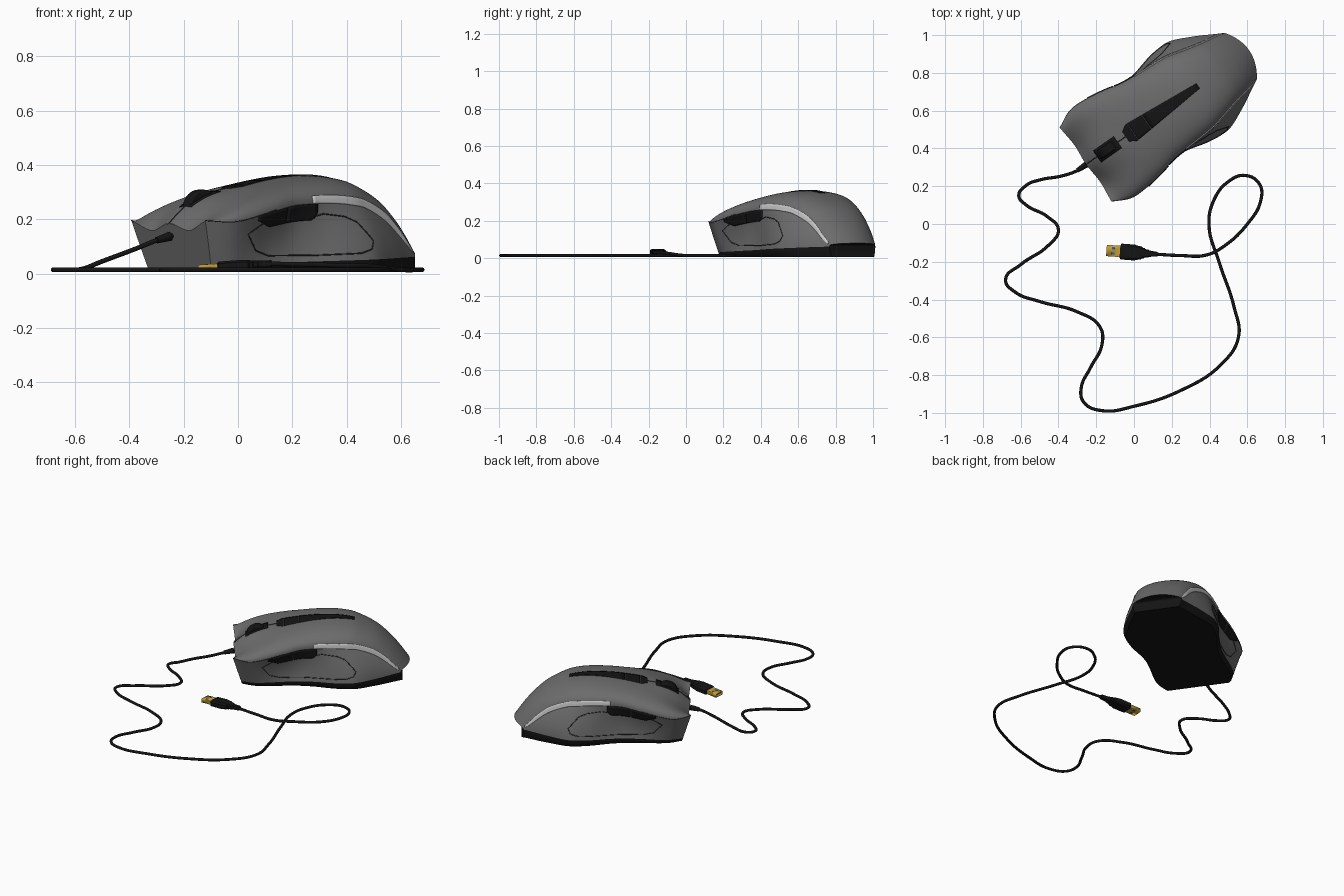
import bpy, bmesh, math
from mathutils import Matrix, Vector

if "Cube" in bpy.data.objects:
    bpy.data.objects.remove(bpy.data.objects["Cube"])

def mat(name, c):
    m = bpy.data.materials.new(name)
    m.diffuse_color = (*c, 1)
    m.use_nodes = True
    m.node_tree.nodes["Principled BSDF"].inputs["Base Color"].default_value = m.diffuse_color
    return m
GREY, BLACK = mat("dark_grey", (.15, .15, .15)), mat("black", (.007, .007, .007))
LIGHT, GOLD, BLUE = mat("light_grey", (.8, .8, .8)), mat("gold", (.6, .38, .04)), mat("blue", (.03, .1, .5))
SEAM = mat("seam_grey", (.03, .03, .03))

# Mouse sections: u along, top height, shell edge (v, z), side middle v, base v
END = 1.055
SECT = [(0, .185, .237, .195, .222, .205), (.09, .25, .281, .19, .257, .235),
        (.18, .292, .285, .205, .257, .24), (.3, .322, .268, .235, .238, .235),
        (.4, .342, .245, .255, .226, .235), (.49, .355, .237, .262, .235, .248),
        (.6, .361, .231, .262, .256, .275), (.68, .355, .223, .255, .262, .284),
        (.74, .342, .208, .245, .256, .28), (.86, .287, .183, .198, .223, .24),
        (.94, .222, .17, .15, .197, .21), (1.0, .155, .163, .108, .173, .18),
        (END, .08, .148, .068, .15, .15)]

def interp(u, k):
    """Smooth interpolation of column k of the section table."""
    n = len(SECT) - 1
    i = 0
    while i < n - 1 and u > SECT[i + 1][0]:
        i += 1
    def slope(j):
        a, b = SECT[max(j - 1, 0)], SECT[min(j + 1, n)]
        return (b[k] - a[k]) / (b[0] - a[0])
    p, q = SECT[i], SECT[i + 1]
    h = q[0] - p[0]
    t = (u - p[0]) / h
    return ((2*t**3 - 3*t*t + 1) * p[k] + (t**3 - 2*t*t + t) * h * slope(i)
            + (3*t*t - 2*t**3) * q[k] + (t**3 - t*t) * h * slope(i + 1))

ANG = math.radians(35)
PLACE = Matrix.Translation((-.255, .315, 0)) @ Matrix.Rotation(ANG, 4, 'Z')
Q = .85
def base_z(u):
    return .03 + .03 * u

def surf(u, s, off=0):
    """Body surface: |s| 0-1 top shell, 1-2 side wall, 2-3 base."""
    sg, a = (1 if s >= 0 else -1), abs(s)
    zc, ve, ze, vm, vb = (interp(u, k) for k in range(1, 6))
    zb = base_z(u)
    if a <= 1:
        ph = a * math.pi / 2
        v = ve * math.sin(ph) ** Q + off * math.sin(ph)
        z = ze + (zc - ze) * max(math.cos(ph), 0) ** Q + off * math.cos(ph)
        z -= .028 * max(0, 1 - u / .28) * math.sin(math.pi * v / ve) ** 2
    elif a <= 2:
        r = a - 1
        v = ve*(1-r)*(1-2*r) + vm*4*r*(1-r) + vb*r*(2*r-1) + off
        z = ze + (zb - ze) * r
    else:
        r = a - 2
        v, z = vb + .004 * math.sin(math.pi * r) - .015 * r + off, zb + (.006 - zb) * r
    bend = 2.4 * v * v * (max(0, u - .7) / (END - .7)) ** 2      # rounds the rear
    u += .055 * (1 - z / .19) * max(0, 1 - u / .3) - bend
    return PLACE @ Vector((u, sg * v, z))

def top_s(u, v):
    return math.copysign(math.asin(min(1, abs(v) / interp(u, 2)) ** (1 / Q)) * 2 / math.pi, v)

def make(name, verts, faces, m, thick=0):
    me = bpy.data.meshes.new(name)
    me.from_pydata([tuple(v) for v in verts], [], faces)
    me.materials.append(m)
    ob = bpy.data.objects.new(name, me)
    bpy.context.collection.objects.link(ob)
    if thick:
        mod = ob.modifiers.new("thickness", 'SOLIDIFY')
        mod.thickness, mod.offset = thick, -1
    return ob

def span(a, b, n):
    return [a + (b - a) * i / n for i in range(n + 1)]

def grid(name, us, cols, m, off=0, thick=0):
    """Patch on the body; cols(u) gives the s values across it, ascending."""
    rows = [[surf(u, s, off) for s in cols(u)] for u in us]
    w = len(rows[0])
    f = [(i*w+j, (i+1)*w+j, (i+1)*w+j+1, i*w+j+1) for i in range(len(rows)-1) for j in range(w-1)]
    return make(name, sum(rows, []), f, m, thick)

def tube(name, pts, r, m, cyclic=False, bezier=False):
    cu = bpy.data.curves.new(name, 'CURVE')
    cu.dimensions, cu.bevel_depth, cu.bevel_resolution = '3D', r, 3
    cu.use_fill_caps, cu.resolution_u = True, 8
    sp = cu.splines.new('BEZIER' if bezier else 'POLY')
    pp = sp.bezier_points if bezier else sp.points
    pp.add(len(pts) - 1)
    for p, c in zip(pp, pts):
        if bezier:
            p.co, p.handle_left_type, p.handle_right_type = c, 'AUTO', 'AUTO'
        else:
            p.co = (*c, 1)
    sp.use_cyclic_u = cyclic
    cu.materials.append(m)
    ob = bpy.data.objects.new(name, cu)
    bpy.context.collection.objects.link(ob)

# Main body
US = span(0, END, 70)
grid("top_shell", US, lambda u: span(-1, 1, 48), GREY)
grid("side_wall_left", US, lambda u: span(1, 2, 12), GREY)
grid("side_wall_right", US, lambda u: span(-2, -1, 12), GREY)
grid("base", US, lambda u: [2, 2.25, 2.5, 2.75, 3, -3, -2.75, -2.5, -2.25, -2], BLACK)
ring = span(-3, 3, 72)
make("front_wall", [surf(0, s) for s in ring], [tuple(range(73))], GREY)
# rear of the base: strips joining the two halves of the end ring
make("rear_cap", [surf(END, s) for s in ring], [(j, 72 - j, 71 - j, j + 1) for j in range(36) if j < 35]
     + [(35, 37, 36)], BLACK)

# Features repeated on both sides
PANEL = [(.165, .145), (.23, .18), (.29, .195), (.45, .2), (.53, .22), (.62, .21), (.67, .19),
         (.735, .12), (.72, .09), (.67, .075), (.5, .068), (.28, .066), (.21, .085)]
for sg, side in ((1, "left"), (-1, "right")):
    def both(a, b, n):
        return sorted(sg * x for x in span(a, b, n))
    # light trim stripe
    grid("stripe_" + side, span(.48, 1.045, 44),
         lambda u: both(.87 - .07 * max(0, u - .75) / .3, 1.02, 6), LIGHT, .004, .006)
    # pair of thumb buttons
    for n, (a, b) in enumerate(((.21, .355), (.362, .5))):
        grid(f"thumb_button_{side}_{n}", span(a, b, 10),
             lambda u: both(1.03, 1.08 + .22 * min(1, (u - .2) / .07, (.52 - u) / .04), 6), BLACK, .007, .012)
    # side panel outline groove
    pts = []
    for (u0, z0), (u1, z1) in zip(PANEL, PANEL[1:] + PANEL[:1]):
        for t in span(0, 1, 5)[:-1]:
            u, z = u0 + (u1 - u0) * t, z0 + (z1 - z0) * t
            ze = interp(u, 3)
            pts.append(surf(u, sg * (1 + (ze - z) / (ze - base_z(u)))))
    tube("panel_groove_" + side, pts, .0025, SEAM, cyclic=True)
    # seam under the main button
    tube("button_seam_" + side, [surf(u, sg * 1.0) for u in span(0, .3, 16)], .0018, SEAM)

# Centre strip on top, in three pieces
for n, (a, b) in enumerate(((.262, .3), (.304, .39), (.394, .725))):
    def cols(u):
        w = .03 + .022 * min(1, (u - .262) / .03) - .036 * max(0, (u - .3) / .425)
        return [top_s(u, v) for v in span(-w, w, 8)]
    grid(f"centre_strip_{n}", span(a, b, 12), cols, BLACK, .004, .012)
tube("button_split", [surf(u, 0) for u in span(0, .27, 16)], .0025, SEAM)

# Scroll wheel with its surround
grid("wheel_well", span(.085, .215, 8), lambda u: [top_s(u, v) for v in span(-.037, .037, 6)], BLACK, .003, .008)
def cone(name, r1, r2, depth, mtx, m, seg=24):
    bm = bmesh.new()
    bmesh.ops.create_cone(bm, cap_ends=True, segments=seg, radius1=r1, radius2=r2, depth=depth, matrix=mtx)
    ob = make(name, [], [], m)
    bm.to_mesh(ob.data)
    bm.free()
    return ob
wheel = cone("scroll_wheel", .068, .068, .05,
             PLACE @ Matrix.Translation((.145, 0, .241)) @ Matrix.Rotation(math.pi / 2, 4, 'X'), BLACK, 28)
bev = wheel.modifiers.new("bevel", 'BEVEL')
bev.width, bev.segments = .008, 2

# Cable: leaves the front, then wanders on the ground
drop = [(-.23, .33, .143), (-.3, .283, .122), (-.38, .255, .09), (-.5, .233, .045), (-.57, .205, .018)]
floor = [(-.61, .15), (-.57, .1), (-.46, .04), (-.4, -.03), (-.45, -.11), (-.6, -.215), (-.68, -.295),
         (-.63, -.36), (-.5, -.41), (-.3, -.465), (-.18, -.545), (-.17, -.64), (-.23, -.76), (-.28, -.87),
         (-.265, -.945), (-.17, -.988), (0, -.965), (.25, -.88), (.46, -.745), (.553, -.6), (.53, -.44),
         (.45, -.2), (.397, -.01), (.42, .12), (.5, .225), (.59, .257), (.665, .21), (.67, .12), (.6, 0)]
tail = [(.48, -.115, .028), (.38, -.165, .03), (.25, -.167, .034), (.1, -.159, .036)]
tube("cable", drop + [(x, y, .014) for x, y in floor] + tail, .0085, BLACK, bezier=True)
d = Vector(drop[0]) - Vector(drop[1])
cone("cable_sleeve", .012, .017, .06,
     Matrix.Translation(Vector((-.275, .3, .13))) @ d.to_track_quat('Z', 'Y').to_matrix().to_4x4(), BLACK, 16)

# Connector, tip tilted slightly down
PLUG = Matrix.Translation((-.145, -.14, .02)) @ Matrix.Rotation(-.075, 4, 'Z') @ Matrix.Rotation(-.065, 4, 'Y')
def box(name, x0, x1, y0, y1, z0, z1, m, opened=False):
    v = [PLUG @ Vector((x, y, z)) for x in (x0, x1) for y in (y0, y1) for z in (z0, z1)]
    f = [(4, 6, 7, 5), (0, 4, 5, 1), (2, 3, 7, 6), (0, 2, 6, 4), (1, 5, 7, 3)]
    return make(name, v, f if opened else f + [(0, 1, 3, 2)], m, .003 if opened else 0)
box("plug_shell", 0, .08, -.03, .03, -.012, .012, GOLD, True)
box("plug_tongue", .004, .08, -.025, .025, 0, .008, BLUE)
for i, y in enumerate((-.014, .014)):
    box(f"plug_hole_{i}", .028, .043, y - .006, y + .006, -.0126, .0126, BLUE)
prof = [(.072, .034, .016), (.078, .042, .019), (.15, .042, .02), (.16, .038, .019), (.185, .034, .018),
        (.19, .028, .016), (.2, .028, .016), (.205, .022, .014), (.22, .022, .014), (.225, .017, .013), (.27, .012, .012)]
rings = [PLUG @ Vector((x, sy * w * (1 - .25 * k), sz * h * (.6 + .4 * k)))
         for x, w, h in prof
         for sy, sz, k in ((1, -1, 0), (1, 1, 0), (1, 1, 1), (-1, 1, 1), (-1, 1, 0), (-1, -1, 0), (-1, -1, 1), (1, -1, 1))]
n = len(prof)
faces = [(i*8+j, i*8+(j+1) % 8, (i+1)*8+(j+1) % 8, (i+1)*8+j) for i in range(n-1) for j in range(8)]
make("plug_grip", rings, faces + [tuple(reversed(range(8))), tuple(range(n*8-8, n*8))], BLACK)

# Smooth shading with sharp edges kept
for ob in bpy.context.scene.objects:
    ob.select_set(ob.type == 'MESH')
    if ob.type == 'MESH':
        bpy.context.view_layer.objects.active = ob
bpy.ops.object.shade_smooth_by_angle(angle=math.radians(35))
